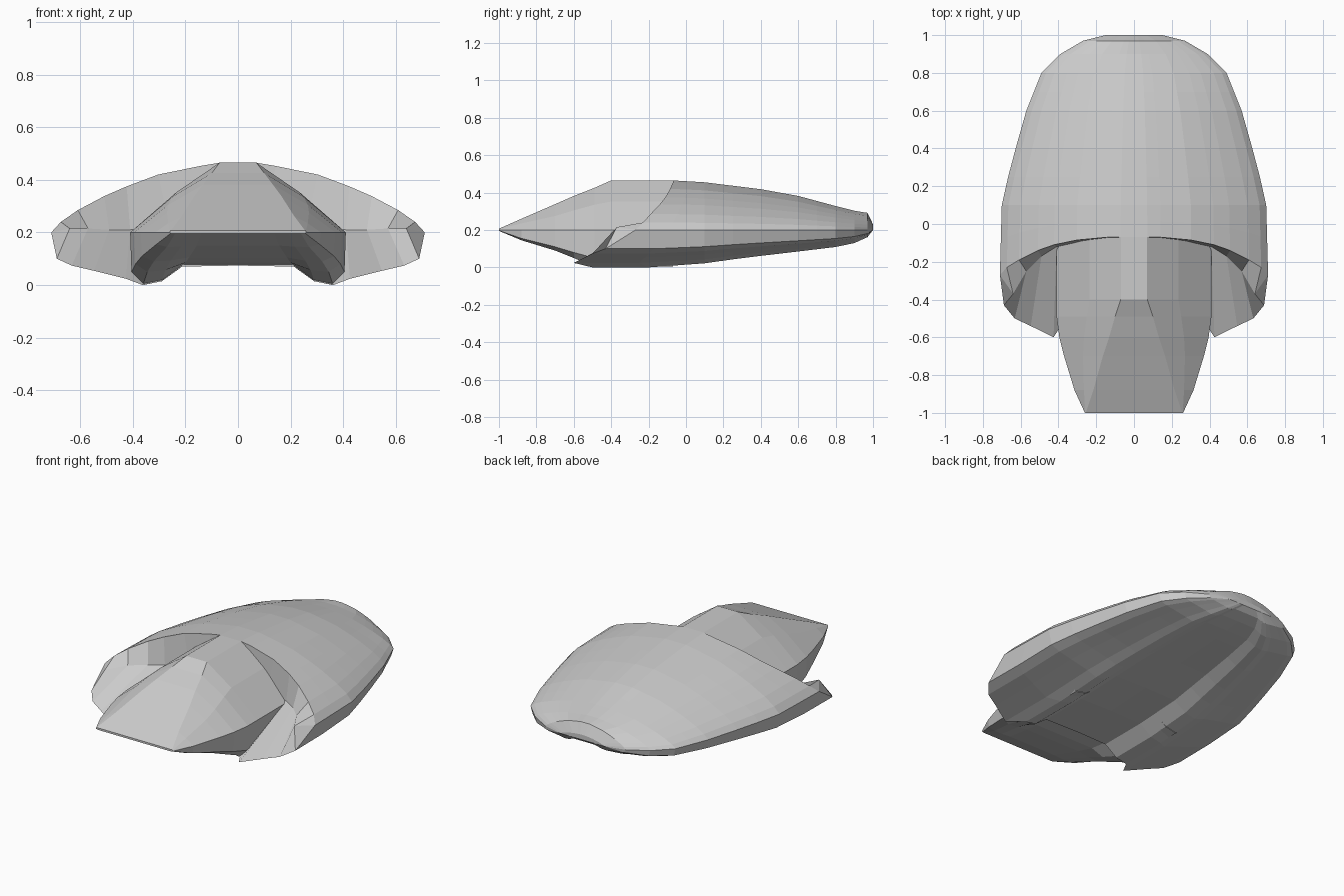
import bpy, bmesh

if "Cube" in bpy.data.objects:
    bpy.data.objects.remove(bpy.data.objects["Cube"])


def lerp_table(table, y):
    """Linear interpolation in a list of (y, value)."""
    if y <= table[0][0]:
        return table[0][1]
    for (a, va), (b, vb) in zip(table, table[1:]):
        if y <= b:
            return va + (vb - va) * (y - a) / (b - a)
    return table[-1][1]


def loft(name, rows, cyclic=False, caps=False):
    """Skin rows of half-section points (x >= 0), then mirror across x."""
    bm = bmesh.new()
    grid = [[bm.verts.new(p) for p in r] for r in rows]
    pairs = list(zip(grid, grid[1:]))
    if cyclic:
        pairs.append((grid[-1], grid[0]))
    for a, b in pairs:
        for i in range(len(a) - 1):
            bm.faces.new((a[i], a[i + 1], b[i + 1], b[i]))
    if caps:
        bm.faces.new(grid[0])
        bm.faces.new(grid[-1])
    bmesh.ops.remove_doubles(bm, verts=bm.verts[:], dist=0.0005)
    geom = bm.verts[:] + bm.edges[:] + bm.faces[:]
    bmesh.ops.mirror(bm, geom=geom, axis='X', merge_dist=0.0005)
    bmesh.ops.remove_doubles(bm, verts=bm.verts[:], dist=0.0005)
    bmesh.ops.recalc_face_normals(bm, faces=bm.faces[:])
    me = bpy.data.meshes.new(name)
    bm.to_mesh(me)
    bm.free()
    ob = bpy.data.objects.new(name, me)
    bpy.context.collection.objects.link(ob)
    return ob


# Hull: half width, height above and depth below the waist line along y
WAIST = 0.2
WIDTH = [(-0.27, .71), (0.1, .70), (0.3, .655), (0.6, .57), (0.8, .49),
         (0.9, .39), (0.97, .27), (1.0, .15)]
HEIGHT = [(-0.07, .265), (0.1, .255), (0.4, .218), (0.6, .182), (0.8, .128),
          (0.9, .103), (0.98, .09), (1.0, .03)]
DEPTH = [(-0.5, .2), (-0.1, .2), (0.1, .178), (0.3, .15), (0.6, .115),
         (0.89, .08), (0.91, .06), (0.98, .035), (1.0, .0)]
# (x fraction, z fraction, y where the surface starts)
UPPER = [(0, 1, -.07), (.1, 1, -.07), (.2, .955, -.07), (.43, .83, -.085),
         (.6, .66, -.11), (.72, .52, -.14), (.86, .32, -.19),
         (.95, .15, -.23), (1, 0, -.27)]
LOWER = [(0, .63, -.5), (.3, .65, -.5), (.41, .93, -.5), (.51, 1, -.5),
         (.6, .88, -.6), (.77, .73, -.54), (.89, .63, -.5),
         (.97, .5, -.43), (1, 0, -.27)]
# Back line of the side recesses
RECESS = [(0, -.07, .3), (.06, -.075, .28), (.13, -.08, .26), (.26, -.095, .22),
          (.41, -.12, .21), (.49, -.17, .21), (.57, -.25, .215),
          (.64, -.37, .215), (.71, -.27, .2)]
STATIONS = [0.1, 0.25, 0.4, 0.6, 0.7, 0.8, 0.9, 0.97, 1.0]


def hull_rows(profile, table, sign):
    rows = []
    for k in range(len(STATIONS) + 2):
        row = []
        for fx, fz, y0 in profile:
            y = (y0, (y0 + 0.1) / 2)[k] if k < 2 else STATIONS[k - 2]
            row.append((fx * lerp_table(WIDTH, y), y,
                        WAIST + sign * fz * lerp_table(table, y)))
        rows.append(row)
    return rows


top = hull_rows(UPPER, HEIGHT, 1)
bottom = hull_rows(LOWER, DEPTH, -1)
loft("hull", [RECESS] + top + bottom[::-1], cyclic=True)

# Nose and cabin: each section is y, roof (x, z), shoulder (x, z), waist x,
# sill z, keel (x, z), channel z
SECTIONS = [
    (-1.0, .255, .207, .258, .204, .26, .197, .24, .195, .195),
    (-0.88, .215, .26, .265, .235, .315, .155, .27, .145, .15),
    (-0.7, .165, .338, .27, .275, .37, .11, .32, .09, .105),
    (-0.6, .132, .382, .265, .305, .395, .08, .345, .05, .085),
    (-0.49, .10, .425, .25, .335, .41, .05, .36, .005, .078),
    (-0.4, .07, .465, .235, .352, .41, .05, .36, .005, .08),
    (-0.07, .07, .465, .235, .352, .41, .05, .36, .005, .08),
]
rows = []
for y, rx, rz, sx, sz, w, sill, kx, kz, cz in SECTIONS:
    pts = [(0, rz), (rx, rz), (sx, sz), (w, WAIST), (w - .005, sill),
           (kx, kz), (kx * .8, kz + (cz - kz) * .2), (kx * .58, cz), (0, cz)]
    rows.append([(x, y, z) for x, z in pts])
loft("nose_cabin", rows, caps=True)
